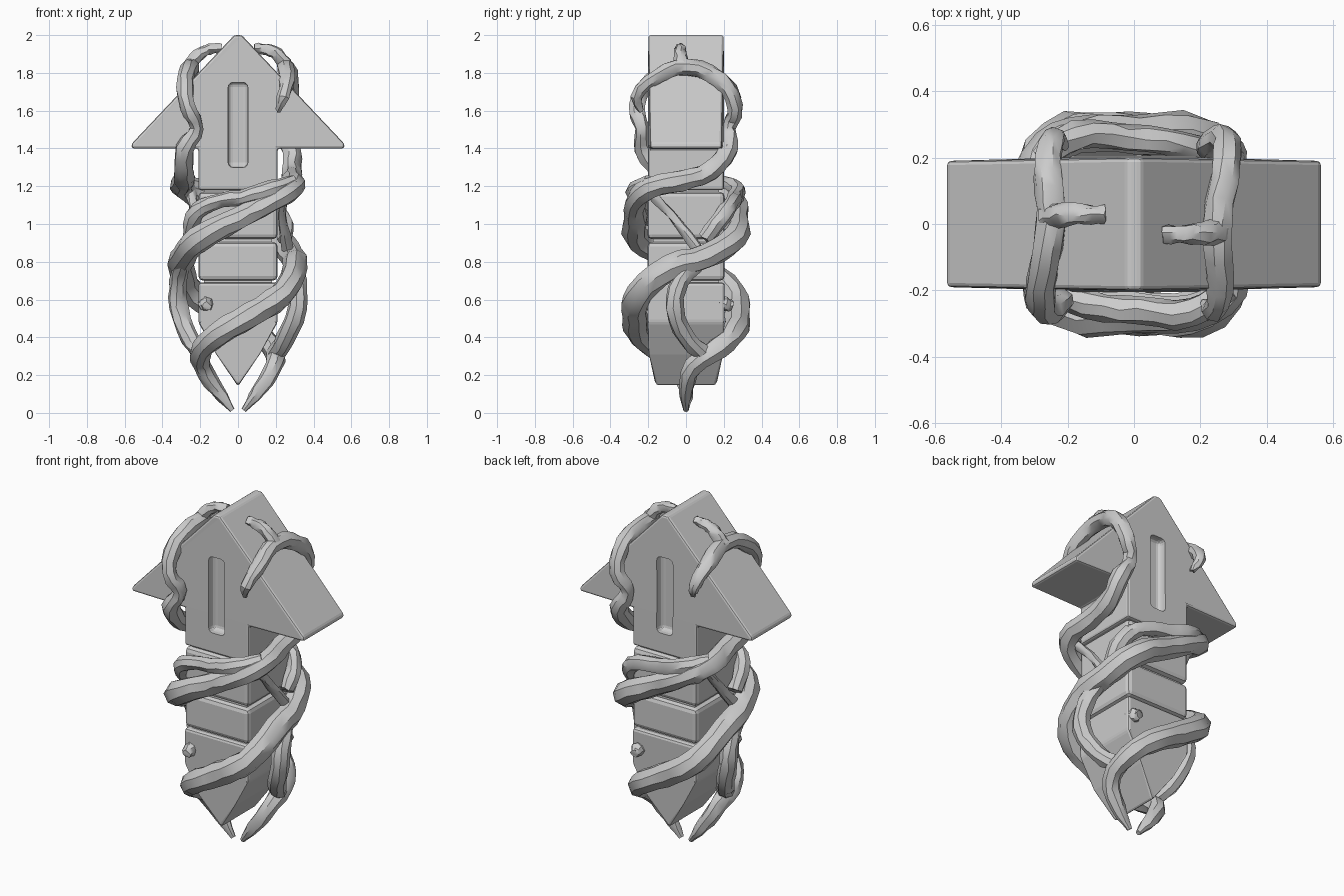
import bpy, bmesh, random
from mathutils import Vector

if "Cube" in bpy.data.objects:
    bpy.data.objects.remove(bpy.data.objects["Cube"])

random.seed(4)


def link(name, me):
    ob = bpy.data.objects.new(name, me)
    bpy.context.collection.objects.link(ob)
    return ob


def prism(name, pts, depth, bevel=0.02, shape=None, segments=2):
    """Extrude an xz outline symmetrically along y and round its edges."""
    bm = bmesh.new()
    f = bm.faces.new([bm.verts.new((x, -depth, z)) for x, z in pts])
    ext = bmesh.ops.extrude_face_region(bm, geom=[f])
    new = [v for v in ext["geom"] if isinstance(v, bmesh.types.BMVert)]
    bmesh.ops.translate(bm, verts=new, vec=(0, 2 * depth, 0))
    if shape:
        for v in bm.verts:
            v.co.y *= shape(v.co)
    bmesh.ops.recalc_face_normals(bm, faces=bm.faces)
    me = bpy.data.meshes.new(name)
    bm.to_mesh(me)
    bm.free()
    ob = link(name, me)
    if bevel:
        m = ob.modifiers.new("edges", "BEVEL")
        m.width, m.segments = bevel, segments
        m.limit_method, m.angle_limit = "ANGLE", 0.4
    return ob


def box(name, hx, z0, z1, depth, bevel=0.025):
    return prism(name, [(-hx, z0), (hx, z0), (hx, z1), (-hx, z1)], depth, bevel)


def vine(name, pts, s):
    """Tapered tube through (x, y, z, radius); s = -1 turns it half round z."""
    cu = bpy.data.curves.new(name, "CURVE")
    cu.dimensions = "3D"
    cu.bevel_depth, cu.bevel_resolution = 1.0, 2
    cu.resolution_u, cu.use_fill_caps = 3, True
    sp = cu.splines.new("BEZIER")
    sp.bezier_points.add(len(pts) - 1)
    for p, (x, y, z, r) in zip(sp.bezier_points, pts):
        p.co = (s * x, s * y, z)
        p.radius = r
        p.handle_left_type = p.handle_right_type = "AUTO"
    tmp = bpy.data.objects.new(name, cu)
    bpy.context.collection.objects.link(tmp)
    bpy.context.view_layer.update()
    me = bpy.data.meshes.new_from_object(
        tmp.evaluated_get(bpy.context.evaluated_depsgraph_get()))
    bpy.data.objects.remove(tmp)
    # Weld the caps, then make the bark slightly uneven
    bm = bmesh.new()
    bm.from_mesh(me)
    bmesh.ops.remove_doubles(bm, verts=bm.verts, dist=0.0005)
    for v in bm.verts:
        if v.co.z > 0.05:
            v.co += Vector([random.uniform(-0.005, 0.005) for _ in range(3)])
    bm.to_mesh(me)
    bm.free()
    ob = link(name, me)
    bpy.ops.object.select_all(action="DESELECT")
    ob.select_set(True)
    bpy.context.view_layer.objects.active = ob
    bpy.ops.object.shade_smooth_by_angle(angle=0.6)
    return ob


# Arrow-shaped head with overhanging roof wings
right = [(0.21, 1.18), (0.21, 1.40), (0.563, 1.40), (0.563, 1.425), (0.02, 2.0)]
head = prism("arrow_head", right + [(-x, z) for x, z in reversed(right)], 0.2,
             0.028, lambda c: 0.95 if abs(c.x) > 0.5 else 1.0)

# Recessed slots front and back
for side, y in (("front", -0.2), ("back", 0.2)):
    cut = box("slot_cutter_" + side, 0.052, 1.30, 1.75, 0.05, 0)
    for v in cut.data.vertices:
        v.co.y += y
    m = cut.modifiers.new("round", "BEVEL")
    m.width, m.segments, m.limit_method = 0.025, 3, "ANGLE"
    cut.hide_render = True
    cut.hide_set(True)
    b = head.modifiers.new("slot_" + side, "BOOLEAN")
    b.operation, b.object, b.solver = "DIFFERENCE", cut, "EXACT"

# Stacked shaft blocks on a narrower core
box("shaft_core", 0.18, 0.6, 1.25, 0.175, 0)
box("upper_block", 0.21, 0.92, 1.17, 0.205)
box("middle_block", 0.21, 0.70, 0.905, 0.205)

# Wedge-shaped foot
prism("pointed_foot", [(-0.21, 0.69), (-0.21, 0.48), (-0.115, 0.31), (0, 0.14),
                       (0.115, 0.31), (0.21, 0.48), (0.21, 0.69)], 0.205, 0.015,
      lambda c: 0.77 if c.z < 0.2 else 1.0)

# Vines: every strand has a twin turned half way round the shaft
main = [
    (-0.03, 0, 0.014, 0.014), (-0.11, 0, 0.12, 0.04),
    (-0.19, -0.04, 0.25, 0.05), (-0.185, -0.17, 0.34, 0.058),
    (-0.10, -0.25, 0.42, 0.065),
    (0.07, -0.27, 0.52, 0.07), (0.235, -0.25, 0.63, 0.07),
    (0.30, -0.08, 0.77, 0.068), (0.285, 0.11, 0.83, 0.066),
    (0.21, 0.25, 0.92, 0.07), (0, 0.27, 1.03, 0.062),
    (-0.18, 0.265, 1.12, 0.055), (-0.29, 0.19, 1.19, 0.06),
    (-0.285, 0.02, 1.23, 0.058), (-0.285, -0.13, 1.28, 0.054),
    (-0.28, -0.225, 1.40, 0.05), (-0.22, -0.23, 1.51, 0.038),
    (-0.27, -0.26, 1.62, 0.042), (-0.28, -0.18, 1.76, 0.046),
    (-0.25, 0, 1.83, 0.046), (-0.26, 0.15, 1.78, 0.042),
    (-0.24, 0.26, 1.67, 0.034), (-0.21, 0.235, 1.60, 0.014),
]
loop = [(-0.19, -0.11, 0.30, 0.045), (-0.25, -0.01, 0.39, 0.05),
        (-0.315, 0.06, 0.56, 0.05), (-0.315, 0.03, 0.70, 0.047),
        (-0.29, -0.08, 0.81, 0.04)]
strand = [(-0.25, -0.10, 0.92, 0.04), (-0.235, -0.19, 1.04, 0.046),
          (-0.14, -0.24, 1.11, 0.042), (0.02, -0.26, 1.14, 0.042),
          (0.18, -0.265, 1.185, 0.046), (0.29, -0.19, 1.22, 0.04)]
tie = [(0.25, -0.20, 1.18, 0.026), (0.235, -0.08, 1.05, 0.022),
       (0.26, 0.06, 0.87, 0.03)]
tip = [(-0.26, 0.02, 1.83, 0.04), (-0.21, 0.03, 1.895, 0.036),
       (-0.15, 0.03, 1.925, 0.029), (-0.085, 0.03, 1.93, 0.026)]
thorn = [(-0.17, -0.17, 0.58, 0.04), (-0.17, -0.21, 0.575, 0.038),
         (-0.165, -0.245, 0.565, 0.024)]
for s, side in ((1, "a"), (-1, "b")):
    for name, pts in (("main_vine", main), ("vine_side_loop", loop),
                      ("vine_strand", strand), ("thin_vine", tie),
                      ("vine_roof_tip", tip), ("vine_stub", thorn)):
        vine(f"{name}_{side}", pts, s)
